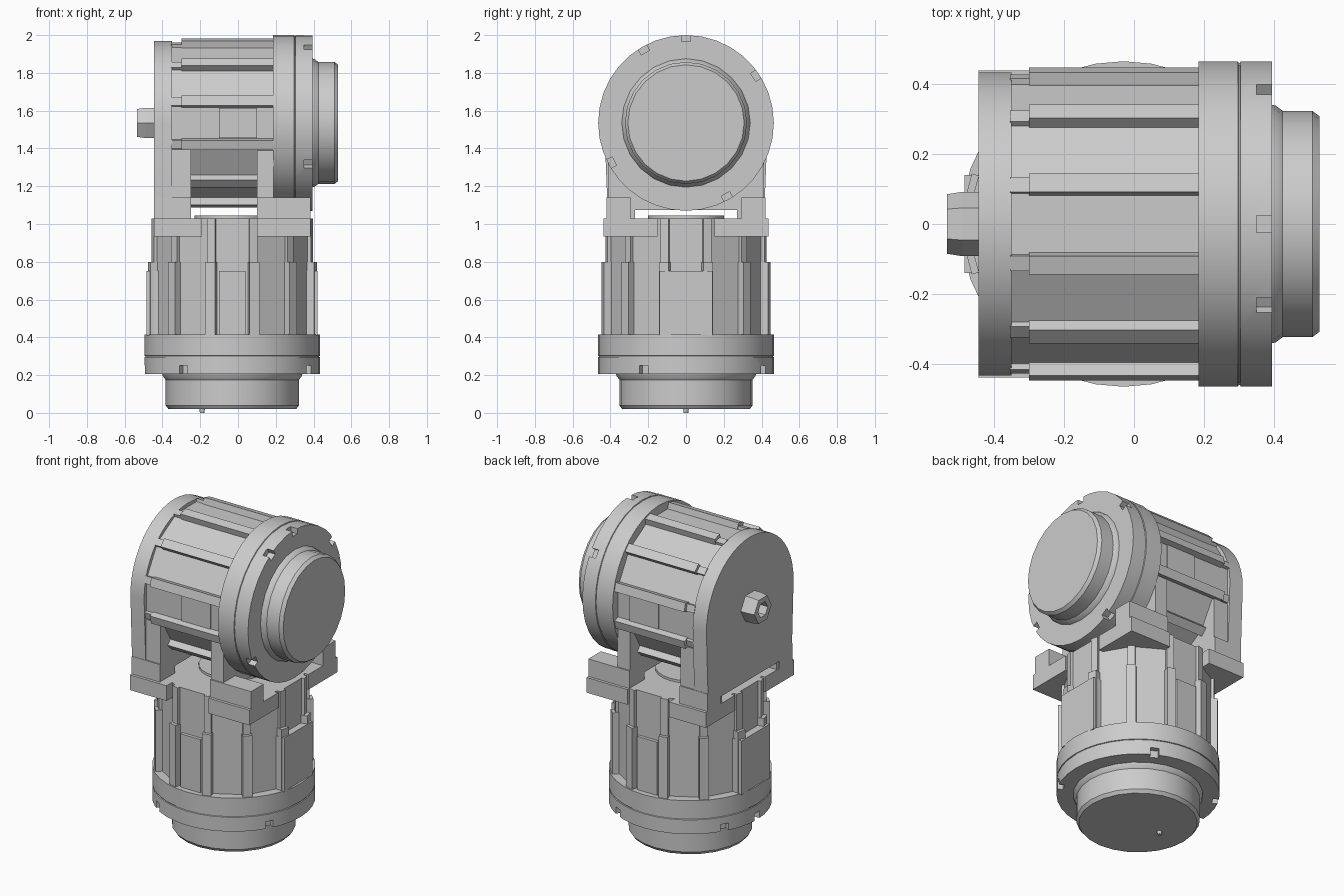
import bpy, bmesh, math
from mathutils import Matrix, Vector

cube = bpy.data.objects.get("Cube")
if cube:
    bpy.data.objects.remove(cube)

grey = bpy.data.materials.new("machined_grey")
grey.use_nodes = True
COLOUR = (0.6, 0.6, 0.6, 1)
grey.diffuse_color = COLOUR
grey.node_tree.nodes["Principled BSDF"].inputs["Base Color"].default_value = COLOUR


def finish(name, bm, matrix=Matrix(), smooth=False):
    bmesh.ops.recalc_face_normals(bm, faces=bm.faces)
    bm.transform(matrix)
    mesh = bpy.data.meshes.new(name)
    bm.to_mesh(mesh)
    bm.free()
    mesh.materials.append(grey)
    obj = bpy.data.objects.new(name, mesh)
    bpy.context.collection.objects.link(obj)
    if smooth:
        bpy.ops.object.select_all(action="DESELECT")
        obj.select_set(True)
        bpy.context.view_layer.objects.active = obj
        bpy.ops.object.shade_smooth_by_angle(angle=math.radians(28))
    return obj


def add_box(bm, low, high, turn=Matrix()):
    low, high = Vector(low), Vector(high)
    size = Matrix.Diagonal((*(high - low), 1))
    bmesh.ops.create_cube(bm, size=1, matrix=turn @ Matrix.Translation((low + high) / 2) @ size)


def box(name, low, high):
    bm = bmesh.new()
    add_box(bm, low, high)
    return finish(name, bm)


def lathe(name, profile, matrix, sides=36):
    # Rings of (radius, height) around local z, capped at both ends
    bm = bmesh.new()
    rings = []
    for radius, height in profile:
        angles = [2 * math.pi * i / sides for i in range(sides)]
        rings.append([bm.verts.new((radius * math.cos(a), radius * math.sin(a), height)) for a in angles])
    for a, b in zip(rings, rings[1:]):
        for i in range(sides):
            j = (i + 1) % sides
            bm.faces.new((a[i], a[j], b[j], b[i]))
    bm.faces.new(rings[0])
    bm.faces.new(rings[-1])
    return finish(name, bm, matrix, sides > 12)


def spin(degrees):
    return Matrix.Rotation(math.radians(degrees), 4, "Z")


def motor(name, matrix, length, step, cap_radius, cap_end, pads):
    # Local z runs from the twelve-sided body through the flange to the end cap
    lathe(name + "_body", [(0.424, -length), (0.424, 0.01)], matrix @ spin(15), 12)
    lathe(name + "_cap", [(cap_radius + 0.02, 0.2), (cap_radius + 0.015, 0.22),
                          (cap_radius, 0.24), (cap_radius, cap_end - 0.02),
                          (cap_radius - 0.015, cap_end)], matrix, 24)
    flange = lathe(name + "_flange", [(0.465, 0), (0.465, 0.112), (0.46, 0.114), (0.46, 0.118),
                                      (0.465, 0.12), (0.465, 0.21)], matrix)
    # Rim notches
    bm = bmesh.new()
    for angle in (29, 124, 180, 210, 298):
        add_box(bm, (0.43, -0.025, 0.165), (0.5, 0.025, 0.25), spin(angle))
    cutter = finish(name + "_notch_cutter", bm, matrix)
    cutter.hide_render = True
    cutter.hide_viewport = True
    cutter.display_type = "WIRE"
    cut = flange.modifiers.new("notches", "BOOLEAN")
    cut.object = cutter
    cut.solver = "EXACT"
    # Stepped cooling ribs
    bm = bmesh.new()
    for k in range(12):
        turn = spin(15 + 30 * k)
        add_box(bm, (0.38, -0.027, -step), (0.456, 0.027, 0.005), turn)
        add_box(bm, (0.38, -0.022, -length), (0.436, 0.022, -step), turn)
    finish(name + "_ribs", bm, matrix)
    # Raised label pads
    bm = bmesh.new()
    for angle, half, reach, start, end in pads:
        add_box(bm, (0.3, -half, start), (reach, half, end), spin(angle))
    finish(name + "_pads", bm, matrix)


# Lower upright motor, cap facing down
CX = -0.03
down = Matrix.Translation((CX, 0, 0.415)) @ Matrix.Rotation(math.pi, 4, "X")
lower_pads = [(a, h, r, -0.335, 0.005) for a, h, r in
              ((0, 0.14, 0.45), (180, 0.14, 0.455), (90, 0.07, 0.43), (270, 0.07, 0.43))]
motor("lower_motor", down, 0.615, 0.385, 0.353, 0.395, lower_pads)
lathe("bottom_pin", [(0.012, 0), (0.016, 0.03)], Matrix.Translation((-0.19, 0, 0)), 12)
lathe("top_boss", [(0.2, 1.02), (0.2, 1.045)], Matrix.Translation((CX, 0, 0)), 24)

# Upper crosswise motor, cap facing the left
ZC = 1.535
across = Matrix.Translation((0.185, 0, ZC)) @ Matrix.Rotation(math.pi / 2, 4, "Y")
upper_pads = [(a, 0.08, 0.418, -0.285, -0.085) for a in (90, 270)]
motor("upper_motor", across, 0.54, 0.485, 0.323, 0.345, upper_pads)

# Bracket end plate with a rounded top
bm = bmesh.new()
outline = [(-0.415, 1.075)]
for i in range(25):
    a = math.pi * (1 - i / 24)
    outline.append((0.433 * math.cos(a), ZC + 0.433 * math.sin(a)))
outline.append((0.415, 1.075))
face = bm.faces.new([bm.verts.new((-0.445, y, z)) for y, z in outline])
extruded = bmesh.ops.extrude_face_region(bm, geom=[face])
moved = [v for v in extruded["geom"] if isinstance(v, bmesh.types.BMVert)]
bmesh.ops.translate(bm, verts=moved, vec=(0.095, 0, 0))
finish("bracket_end_plate", bm, smooth=True)

# Bracket cross walls holding the upper motor
box("bracket_right_wall", (-0.36, -0.412, 1.075), (-0.25, 0.412, 1.395))
box("bracket_left_wall", (0.1, -0.412, 1.075), (0.187, 0.412, 1.39))

# Bracket corners: base pads, upright lugs and wall legs
for side, x_pad, x_lug, x_leg in (("right", (-0.445, -0.19), (-0.445, -0.25), (-0.44, -0.25)),
                                  ("left", (0.1, 0.385), (0.1, 0.385), (0.1, 0.187))):
    for end, s in (("front", -1), ("back", 1)):
        def corner(part, xs, y0, y1, z0, z1):
            ys = sorted((s * y0, s * y1))
            box(f"bracket_{part}_{end}_{side}", (xs[0], ys[0], z0), (xs[1], ys[1], z1))
        corner("pad", x_pad, 0.15, 0.438, 0.935, 1.03)
        corner("lug", x_lug, 0.295, 0.42, 1.02, 1.14)
        corner("leg", x_leg, 0.27, 0.412, 1.02, 1.08)

# Hexagonal drive nut with a socket
out = Matrix.Translation((-0.44, 0, ZC)) @ Matrix.Rotation(-math.pi / 2, 4, "Y")
lathe("drive_nut", [(0.092, 0), (0.092, 0.05), (0.085, 0.095), (0.048, 0.095), (0.048, 0.03)],
      out @ spin(30), 6)
